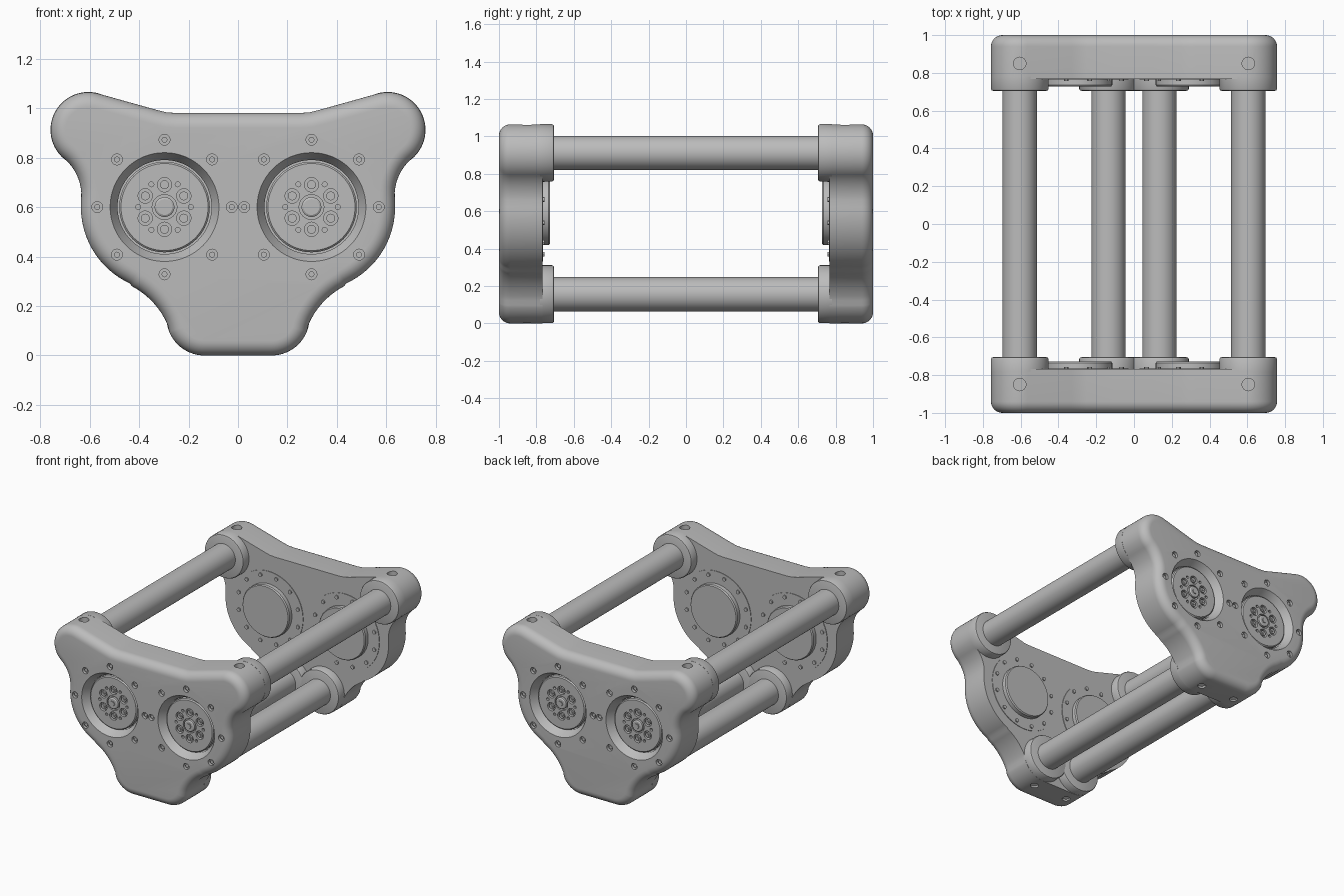
import bpy, bmesh
from math import sin, cos, pi, radians
from mathutils import Matrix

if "Cube" in bpy.data.objects:
    bpy.data.objects.remove(bpy.data.objects["Cube"])


def material(name, value):
    m = bpy.data.materials.new(name)
    m.use_nodes = True
    colour = (value, value, value, 1)
    m.diffuse_color = colour
    m.node_tree.nodes["Principled BSDF"].inputs["Base Color"].default_value = colour
    return m


GREY = material("satin grey", 0.5)
PALE = material("pale steel", 0.9)
parts = []


def skin(bm, rings):
    """Bridge equal rings of points and cap both ends."""
    loops = [[bm.verts.new(p) for p in ring] for ring in rings]
    n = len(loops[0])
    faces = [bm.faces.new((a[i], a[(i + 1) % n], b[(i + 1) % n], b[i]))
             for a, b in zip(loops, loops[1:]) for i in range(n)]
    faces += [bm.faces.new(loops[0][::-1]), bm.faces.new(loops[-1])]
    bmesh.ops.recalc_face_normals(bm, faces=faces)


def lathe(bm, profile, x, z, segs=32):
    """Solid of (radius, y) pairs turned about an axis along y."""
    angles = [2 * pi * i / segs for i in range(segs)]
    skin(bm, [[(x + r * cos(a), y, z + r * sin(a)) for a in angles] for r, y in profile])


def upright(bm, x, y, z0, z1, r):
    bmesh.ops.create_cone(bm, cap_ends=True, segments=24, radius1=r, radius2=r,
                          depth=z1 - z0,
                          matrix=Matrix.Translation((x, y, (z0 + z1) / 2)))


def finish(name, bm, turn=Matrix(), mat=GREY):
    bm.transform(turn)
    mesh = bpy.data.meshes.new(name)
    bm.to_mesh(mesh)
    bm.free()
    mesh.materials.append(mat)
    ob = bpy.data.objects.new(name, mesh)
    bpy.context.collection.objects.link(ob)
    parts.append(ob)
    return ob


def cut(ob, bm, turn):
    cutter = finish("cutter", bm, turn)
    parts.remove(cutter)
    cutter.hide_render = True
    mod = ob.modifiers.new("pockets", 'BOOLEAN')
    mod.operation, mod.solver, mod.object = 'DIFFERENCE', 'EXACT', cutter
    bpy.context.view_layer.objects.active = ob
    bpy.ops.object.modifier_apply(modifier=mod.name)
    bpy.data.objects.remove(cutter)


def arc(cx, cz, r, a0, a1, n):
    angles = [radians(a0 + (a1 - a0) * i / n) for i in range(n + 1)]
    return [(cx + r * cos(a), cz + r * sin(a)) for a in angles]


def circle(cx, cz, r, n, start=0):
    return arc(cx, cz, r, start, start + 360, n)[:-1]


# End plate outline: ear, waist, cheek, jaw, chin; then mirrored
half = [(0.1, 0.98), (0.25, 0.98), (0.29, 0.983), (0.33, 0.993)]
half += arc(0.605, 0.912, 0.152, 106, -50, 24)
half += arc(0.829, 0.646, 0.196, 134, 176, 8)
half += arc(0.295, 0.6, 0.34, 4, -65, 16)
half += arc(0.578, -0.003, 0.32, 118, 157, 8)
half += arc(0.135, 0.155, 0.155, -22, -90, 12)
outline = half + [(-x, z) for x, z in reversed(half)]


def inset(points, d):
    out = []
    for i, (x, z) in enumerate(points):
        (ax, az), (bx, bz) = points[i - 1], points[(i + 1) % len(points)]
        dx, dz = bx - ax, bz - az
        length = (dx * dx + dz * dz) ** 0.5
        out.append((x + d * dz / length, z - d * dx / length))
    return out


EYES = (-0.297, 0.297)
EYE_Z = 0.6
SOCKETS = [(s * x, z, r) for s in (-1, 1)
           for x, z, r in ((0.605, 0.912, 0.153), (0.135, 0.156, 0.155))]

for end, angle in (("front", 0), ("back", pi)):
    turn = Matrix.Rotation(angle, 4, 'Z')

    # Plate with rounded outer edge
    bm = bmesh.new()
    fillet = 0.06
    steps = [(0, -0.768)] + [(fillet * (1 - cos(a)), -1 + fillet * (1 - sin(a)))
                             for a in [pi / 2 * i / 8 for i in range(9)]]
    skin(bm, [[(x, y, z) for x, z in inset(outline, d)] for d, y in steps])
    plate = finish(end + "_plate", bm, turn)

    # Pockets: motor bores, screw counterbores, clamp screw holes
    bm = bmesh.new()
    for ex in EYES:
        lathe(bm, [(0.226, -1.01), (0.22, -1), (0.19, -0.95), (0.19, -0.9)], ex, EYE_Z, 64)
        for x, z in circle(ex, EYE_Z, 0.272, 8):
            lathe(bm, [(0.022, -1.02), (0.022, -0.98)], x, z, 20)
    for s in (-1, 1):
        upright(bm, s * 0.605, -0.85, 1.02, 1.2, 0.033)
        upright(bm, s * 0.135, -0.85, -0.1, 0.02, 0.027)
    cut(plate, bm, turn)

    # Plate screws
    bm = bmesh.new()
    for ex in EYES:
        for x, z in circle(ex, EYE_Z, 0.272, 8):
            lathe(bm, [(0.012, -0.99), (0.012, -0.975)], x, z, 12)
    finish(end + "_plate_screws", bm, turn)

    # Clamp screws under the chin
    bm = bmesh.new()
    for s in (-1, 1):
        upright(bm, s * 0.135, -0.85, 0.012, 0.021, 0.026)
    finish(end + "_clamp_screws", bm, turn, PALE)

    # Tube sockets on the inner side
    for i, (x, z, r) in enumerate(SOCKETS):
        bm = bmesh.new()
        lathe(bm, [(r, -0.78), (r, -0.716), (r - 0.004, -0.708), (r - 0.012, -0.705)], x, z, 64)
        finish(f"{end}_socket_{i}", bm, turn)

    for side, ex in zip(("right", "left"), EYES):
        label = f"{end}_{side}_"
        # Output face with bolt pockets
        bm = bmesh.new()
        lathe(bm, [(0.176, -0.962), (0.183, -0.955), (0.183, -0.89)], ex, EYE_Z, 64)
        face = finish(label + "motor_face", bm, turn)
        bm = bmesh.new()
        for x, z in circle(ex, EYE_Z, 0.09, 6, 30):
            lathe(bm, [(0.029, -0.98), (0.029, -0.94)], x, z, 20)
        for x, z in circle(ex, EYE_Z, 0.106, 6):
            lathe(bm, [(0.01, -0.98), (0.01, -0.945)], x, z, 12)
        lathe(bm, [(0.05, -0.98), (0.05, -0.945)], ex, EYE_Z)
        cut(face, bm, turn)

        # Hub and bolts on the output face
        bm = bmesh.new()
        lathe(bm, [(0.032, -0.97), (0.04, -0.965), (0.04, -0.94)], ex, EYE_Z)
        lathe(bm, [(0.018, -0.976), (0.018, -0.96)], ex, EYE_Z, 6)
        for x, z in circle(ex, EYE_Z, 0.09, 6, 30):
            lathe(bm, [(0.018, -0.96), (0.018, -0.935)], x, z, 16)
            lathe(bm, [(0.009, -0.965), (0.009, -0.95)], x, z, 6)
        finish(label + "hub_bolts", bm, turn)

        # Inner flange, rotor cap and flange bolts
        bm = bmesh.new()
        lathe(bm, [(0.268, -0.78), (0.268, -0.764)], ex, EYE_Z, 64)
        finish(label + "flange", bm, turn)
        bm = bmesh.new()
        lathe(bm, [(0.182, -0.78), (0.182, -0.736), (0.176, -0.728)], ex, EYE_Z, 64)
        finish(label + "rotor_cap", bm, turn)
        bm = bmesh.new()
        for x, z in circle(ex, EYE_Z, 0.238, 12, 15):
            lathe(bm, [(0.013, -0.77), (0.013, -0.756)], x, z, 12)
        finish(label + "flange_bolts", bm, turn)

# Four long tubes joining the plates
for i, (x, z, r) in enumerate(SOCKETS):
    bm = bmesh.new()
    lathe(bm, [(0.091, -0.78), (0.091, 0.78)], x, z, 48)
    finish(f"tube_{i}", bm)

# Smooth shading with crisp edges
bpy.ops.object.select_all(action='DESELECT')
for ob in parts:
    ob.select_set(True)
bpy.context.view_layer.objects.active = parts[0]
bpy.ops.object.shade_smooth_by_angle(angle=radians(30))
